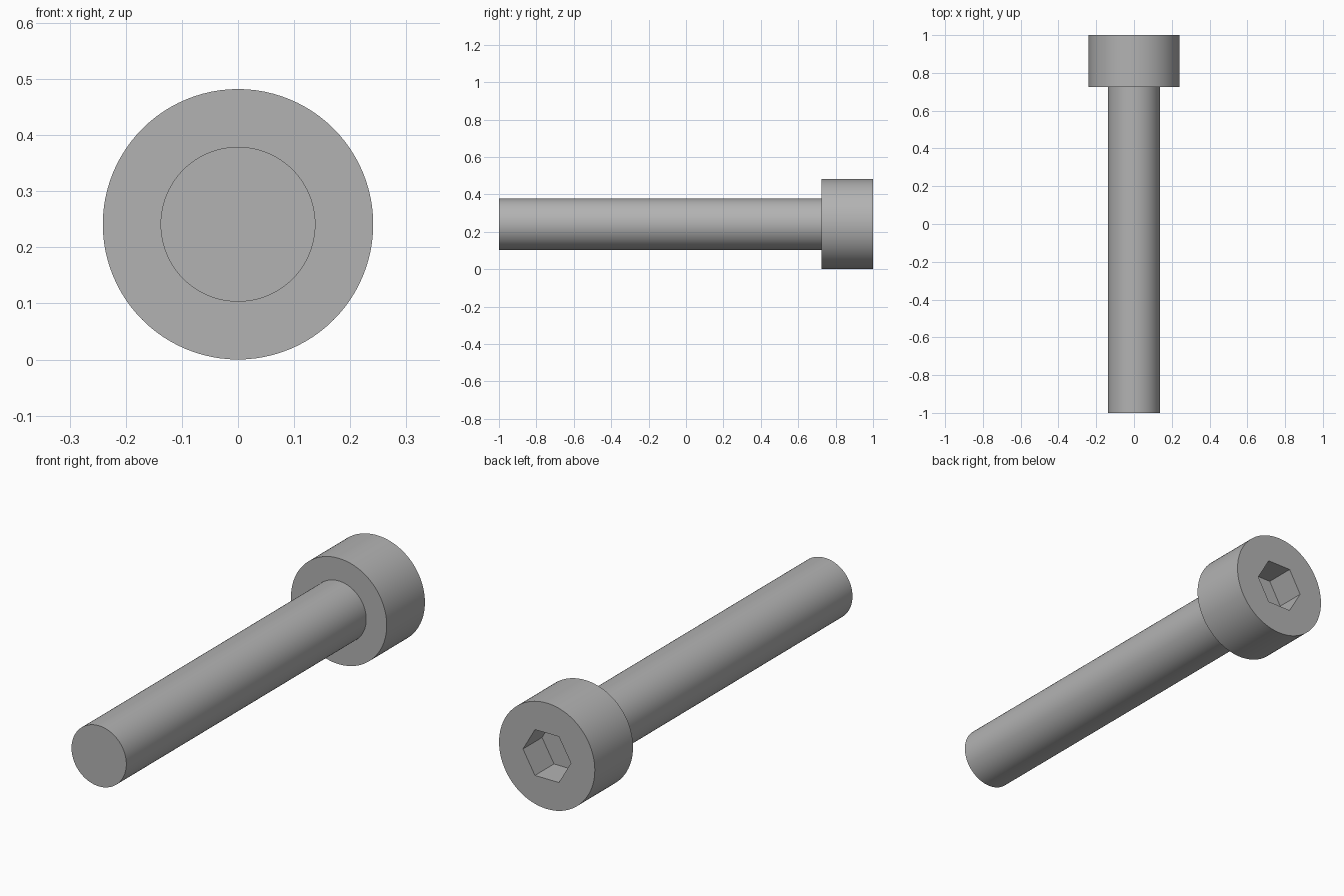
import bpy, bmesh
from math import cos, sin, pi, radians

cube = bpy.data.objects.get("Cube")
if cube:
    bpy.data.objects.remove(cube, do_unlink=True)

SIDES = 96            # multiple of six, so socket corners land on vertices
HEAD_R, SHAFT_R, HEX_R = 0.241, 0.138, 0.1205
TIP, COLLAR, TOP = -1.0, 0.725, 1.0
SOCKET_FLOOR = TOP - 0.137

steel = bpy.data.materials.new("plain grey steel")
steel.use_nodes = True
grey = (0.45, 0.45, 0.45, 1)
steel.diffuse_color = grey
steel.node_tree.nodes["Principled BSDF"].inputs["Base Color"].default_value = grey


def circle(radius):
    return lambda angle: radius


def hexagon(corner):
    # distance to the hexagon's edge, with corners pointing along x
    return lambda angle: corner * cos(pi / 6) / cos(angle % (pi / 3) - pi / 6)


def ring(bm, outline, y):
    angles = [2 * pi * i / SIDES for i in range(SIDES)]
    return [bm.verts.new((outline(a) * cos(a), y, HEAD_R + outline(a) * sin(a)))
            for a in angles]


# Screw: shaft tip, shaft, collar, head, then down into the hex socket
sections = [(circle(SHAFT_R), TIP), (circle(SHAFT_R), COLLAR),
            (circle(HEAD_R), COLLAR), (circle(HEAD_R), TOP),
            (hexagon(HEX_R), TOP), (hexagon(HEX_R), SOCKET_FLOOR)]
bm = bmesh.new()
rings = [ring(bm, outline, y) for outline, y in sections]
for a, b in zip(rings, rings[1:]):
    for i in range(SIDES):
        j = (i + 1) % SIDES
        bm.faces.new((a[i], a[j], b[j], b[i]))
bm.faces.new(rings[0])
bm.faces.new(rings[-1])
bmesh.ops.recalc_face_normals(bm, faces=bm.faces)

mesh = bpy.data.meshes.new("socket_head_screw")
bm.to_mesh(mesh)
bm.free()
mesh.materials.append(steel)
screw = bpy.data.objects.new("socket_head_screw", mesh)
bpy.context.collection.objects.link(screw)

# Smooth round walls, crisp rims and socket corners
bpy.context.view_layer.objects.active = screw
screw.select_set(True)
bpy.ops.object.shade_smooth_by_angle(angle=radians(30))
